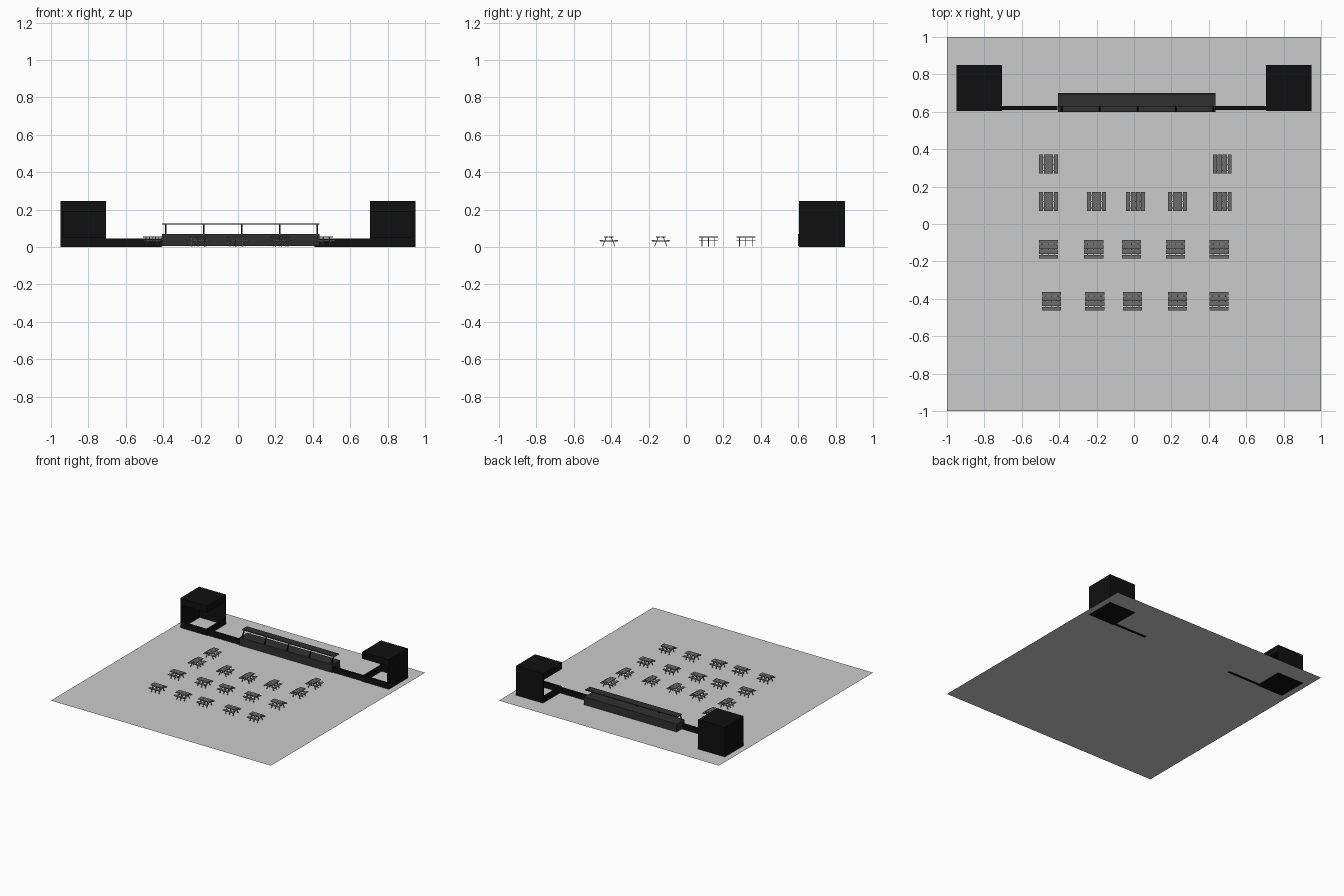
import bpy, bmesh, math
from mathutils import Matrix, Vector

if "Cube" in bpy.data.objects:
    bpy.data.objects.remove(bpy.data.objects["Cube"])


def material(name, v):
    m = bpy.data.materials.new(name)
    m.diffuse_color = (v, v, v, 1)
    m.use_nodes = True
    m.node_tree.nodes["Principled BSDF"].inputs["Base Color"].default_value = m.diffuse_color
    return m


BLACK = material("black", 0.005)
DARK = material("charcoal", 0.03)
MID = material("grey", 0.15)


def add_box(bm, x0, x1, y0, y1, z0, z1):
    mat = (Matrix.Translation(((x0 + x1) / 2, (y0 + y1) / 2, (z0 + z1) / 2))
           @ Matrix.Diagonal((x1 - x0, y1 - y0, z1 - z0, 1)))
    bmesh.ops.create_cube(bm, size=1, matrix=mat)


def add_beam(bm, a, b, w):
    a, b = Vector(a), Vector(b)
    d = b - a
    mat = (Matrix.Translation((a + b) / 2) @ d.to_track_quat('Z', 'X').to_matrix().to_4x4()
           @ Matrix.Diagonal((w, w, d.length, 1)))
    bmesh.ops.create_cube(bm, size=1, matrix=mat)


def mesh_from(bm, name, mat=None):
    me = bpy.data.meshes.new(name)
    bm.to_mesh(me)
    bm.free()
    if mat:
        me.materials.append(mat)
    return me


def place(name, me, loc=(0, 0, 0), rot=0):
    ob = bpy.data.objects.new(name, me)
    ob.location = loc
    ob.rotation_euler.z = rot
    bpy.context.collection.objects.link(ob)
    return ob


# Ground sheet
bm = bmesh.new()
bmesh.ops.create_grid(bm, x_segments=1, y_segments=1, size=1)
place("ground", mesh_from(bm, "ground"), (0, 0, 0.003))

# Corner booths: solid back and outer walls, open counter at front and inner side
T = 0.015
for side, s in (("right", 1), ("left", -1)):
    bm = bmesh.new()

    def part(x0, x1, *rest):
        lo, hi = sorted((s * x0, s * x1))
        add_box(bm, lo, hi, *rest)

    part(0.705, 0.948, 0.605, 0.85, 0, 0.002)              # base
    part(0.705, 0.948, 0.85 - T, 0.85, 0, 0.19)            # back wall
    part(0.948 - T, 0.948, 0.605, 0.85 - T, 0, 0.19)       # outer wall
    part(0.705, 0.948 - T, 0.605, 0.605 + T, 0, 0.05)      # front counter
    part(0.705, 0.705 + T, 0.605 + T, 0.85 - T, 0, 0.05)   # inner counter
    part(0.705, 0.948, 0.605, 0.85, 0.19, 0.246)           # roof
    place(side + "_booth", mesh_from(bm, side + "_booth", BLACK))

    # Low wall linking booth and bar
    bm = bmesh.new()
    part(0.41, 0.705, 0.61, 0.63, 0, 0.045)
    place(side + "_low_wall", mesh_from(bm, side + "_low_wall", BLACK))

# Central serving bar
bm = bmesh.new()
add_box(bm, -0.405, 0.435, 0.60, 0.70, 0.005, 0.07)
place("serving_bar", mesh_from(bm, "serving_bar", DARK))

# Raised shelf on sloping posts
bm = bmesh.new()
add_box(bm, -0.405, 0.435, 0.628, 0.692, 0.12, 0.126)
place("bar_shelf", mesh_from(bm, "bar_shelf", DARK))
bm = bmesh.new()
for i in range(5):
    x = -0.387 + i * 0.203
    add_beam(bm, (x, 0.606, 0.068), (x, 0.634, 0.122), 0.008)
place("shelf_posts", mesh_from(bm, "shelf_posts", BLACK))

# Picnic table: top, two benches, splayed legs and cross rails
bm = bmesh.new()
L = 0.051
for y in (-0.0125, 0.0125):
    add_box(bm, -L, L, y - 0.012, y + 0.012, 0.050, 0.055)
for k in (-1, 1):
    add_box(bm, -L, L, k * 0.04 - 0.0105, k * 0.04 + 0.0105, 0.034, 0.038)
for x in (-0.034, 0, 0.034):
    add_box(bm, x - 0.002, x + 0.002, -0.046, 0.046, 0.030, 0.034)
    for k in (-1, 1):
        add_beam(bm, (x, k * 0.014, 0.051), (x, k * 0.033, 0.004), 0.004)
table = mesh_from(bm, "picnic_table", MID)

rows = [
    (0.32, math.pi / 2, (-0.457, 0.472)),
    (0.12, math.pi / 2, (-0.457, -0.20, 0.009, 0.233, 0.472)),
    (-0.135, 0, (-0.458, -0.215, -0.013, 0.223, 0.456)),
    (-0.413, 0, (-0.44, -0.21, -0.007, 0.233, 0.455)),
]
for y, rot, xs in rows:
    for x in xs:
        place("picnic_table", table, (x, y, 0), rot)
